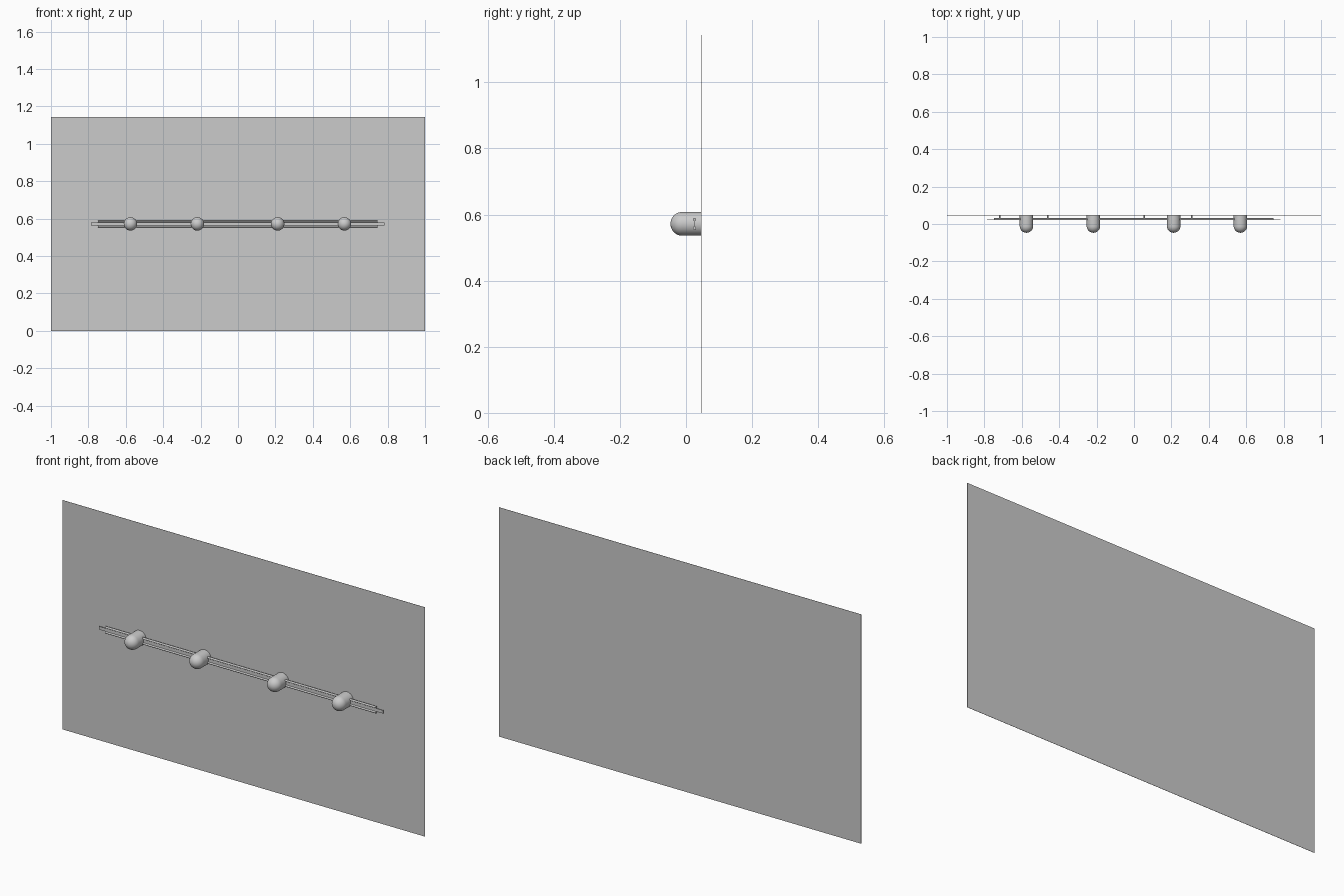
import bpy, math

if "Cube" in bpy.data.objects:
    bpy.data.objects.remove(bpy.data.objects["Cube"])

ZC = 0.572      # height of the rack axis
WALL = 0.046    # front face of the panel
RAIL_Y = 0.026


def box(name, x0, x1, y0, y1, z0, z1):
    bpy.ops.mesh.primitive_cube_add(size=1, location=((x0 + x1) / 2, (y0 + y1) / 2, (z0 + z1) / 2))
    ob = bpy.context.object
    ob.name = name
    ob.scale = (x1 - x0, y1 - y0, z1 - z0)
    bpy.ops.object.transform_apply(location=False, rotation=False, scale=True)
    return ob


def rod(name, loc, radius, length, axis):
    rot = (0, math.pi / 2, 0) if axis == 'x' else (math.pi / 2, 0, 0)
    bpy.ops.mesh.primitive_cylinder_add(vertices=16, radius=radius, depth=length, location=loc, rotation=rot)
    bpy.context.object.name = name
    bpy.ops.object.shade_smooth_by_angle()


def peg(name, x, radius=0.036, dome_y=-0.011, seg=32, rings=10):
    # half profile (radius, y) from the wall to the dome tip, lathed around y
    prof = [(radius, WALL)] + [(radius * math.cos(a), dome_y - radius * math.sin(a))
                               for a in (i * math.pi / 2 / rings for i in range(rings))]
    verts = [(r * math.cos(t), y, r * math.sin(t)) for r, y in prof
             for t in (2 * math.pi * j / seg for j in range(seg))]
    faces = [(k * seg + j, k * seg + (j + 1) % seg, (k + 1) * seg + (j + 1) % seg, (k + 1) * seg + j)
             for k in range(len(prof) - 1) for j in range(seg)]
    tip, last = len(verts), (len(prof) - 1) * seg
    verts.append((0, dome_y - radius, 0))
    faces += [(last + j, last + (j + 1) % seg, tip) for j in range(seg)]
    faces.append(tuple(reversed(range(seg))))
    me = bpy.data.meshes.new(name)
    me.from_pydata(verts, [], faces)
    ob = bpy.data.objects.new(name, me)
    ob.location = (x, 0, ZC)
    bpy.context.collection.objects.link(ob)
    bpy.ops.object.select_all(action='DESELECT')
    ob.select_set(True)
    bpy.context.view_layer.objects.active = ob
    bpy.ops.object.shade_smooth_by_angle()


# Wall panel
box("wall_panel", -1, 1, WALL, WALL + 0.001, 0, 2 * ZC)

# Flat centre strip with a round rail along each edge
box("centre_strip", -0.785, 0.783, RAIL_Y - 0.001, RAIL_Y + 0.001, ZC - 0.008, ZC + 0.008)
for side, dz in (("upper", 0.013), ("lower", -0.013)):
    rod(side + "_rail", (-0.002, RAIL_Y, ZC + dz), 0.005, 1.494, 'x')

# Short posts holding the strip off the wall
for i, x in enumerate((-0.719, -0.462, 0.056, 0.309)):
    rod(f"standoff_{i + 1}", (x, (RAIL_Y + WALL) / 2, ZC), 0.004, WALL - RAIL_Y, 'y')

# Dome-ended pegs
for i, x in enumerate((-0.575, -0.217, 0.212, 0.569)):
    peg(f"peg_{i + 1}", x)
